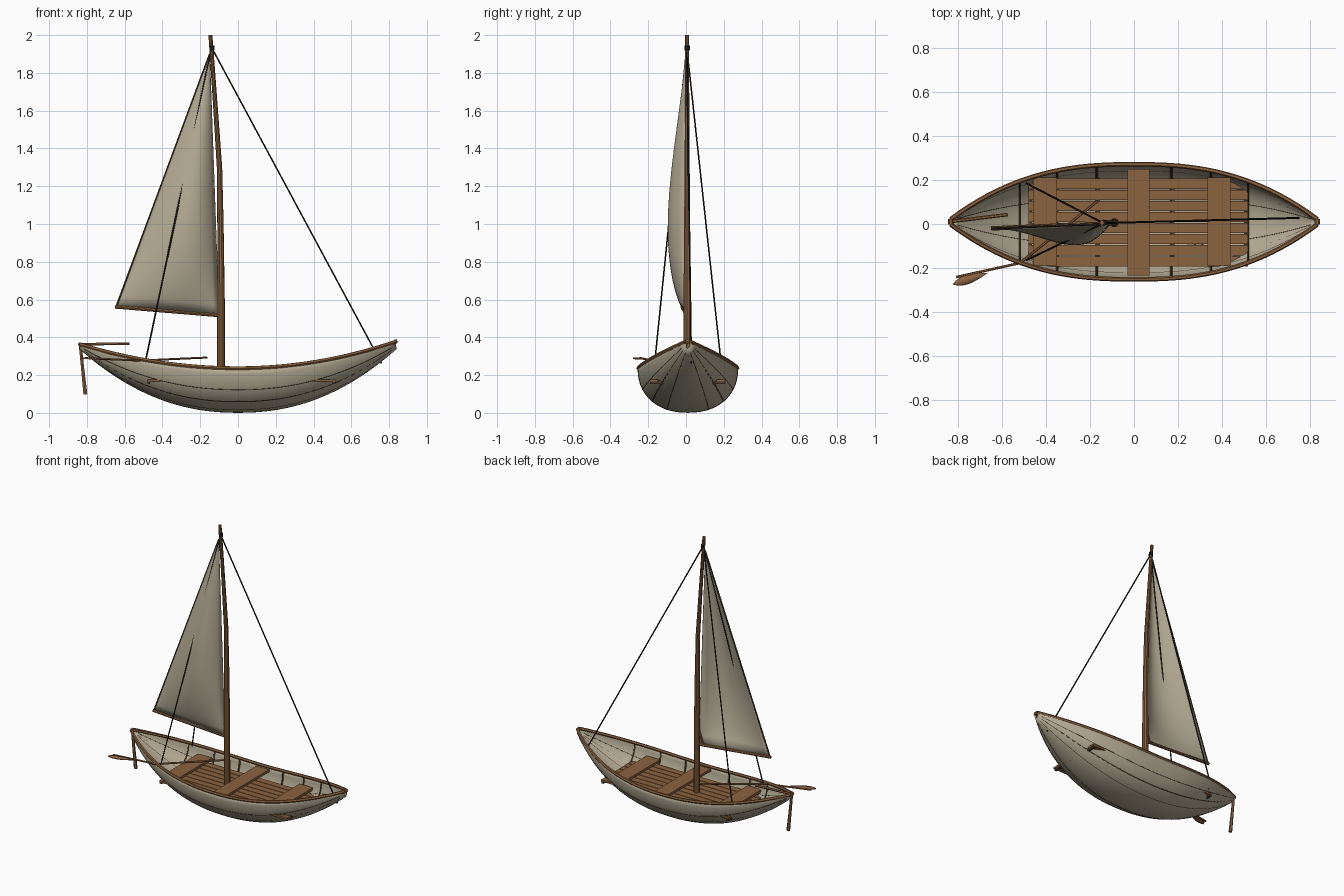
import bpy, bmesh
from math import sin, cos, pi
from mathutils import Vector

if "Cube" in bpy.data.objects:
    bpy.data.objects.remove(bpy.data.objects["Cube"])


def material(name, rgb):
    m = bpy.data.materials.new(name)
    m.use_nodes = True
    m.diffuse_color = (*rgb, 1)
    m.node_tree.nodes["Principled BSDF"].inputs["Base Color"].default_value = (*rgb, 1)
    return m


CANVAS = material("beige canvas", (0.46, 0.41, 0.30))
WOOD = material("warm wood", (0.26, 0.125, 0.05))
DARK = material("dark wood", (0.07, 0.045, 0.025))
ROPE = material("black rope", (0.015, 0.014, 0.012))

HALF, MID = 0.835, 0.01   # hull half length and its centre line in y


def add(name, mesh, mat, smooth=False):
    ob = bpy.data.objects.new(name, mesh)
    bpy.context.collection.objects.link(ob)
    mesh.materials.clear()
    mesh.materials.append(mat)
    if smooth:
        bpy.ops.object.select_all(action='DESELECT')
        ob.select_set(True)
        bpy.context.view_layer.objects.active = ob
        bpy.ops.object.shade_smooth_by_angle()
    return ob


def tube(name, pts, r, mat, radii=None, res=2, smooth=True):
    """Round rod through the points, optionally tapered."""
    cu = bpy.data.curves.new(name, 'CURVE')
    cu.dimensions = '3D'
    cu.bevel_depth, cu.bevel_resolution, cu.use_fill_caps = r, res, True
    sp = cu.splines.new('POLY')
    sp.points.add(len(pts) - 1)
    for i, p in enumerate(pts):
        sp.points[i].co = (*p, 1)
        sp.points[i].radius = radii[i] if radii else 1
    tmp = bpy.data.objects.new(name + " path", cu)
    bpy.context.collection.objects.link(tmp)
    bpy.context.view_layer.update()
    mesh = bpy.data.meshes.new_from_object(
        tmp.evaluated_get(bpy.context.evaluated_depsgraph_get()))
    bpy.data.objects.remove(tmp)
    return add(name, mesh, mat, smooth)


def box(name, lo, hi, mat):
    bm = bmesh.new()
    bmesh.ops.create_cube(bm, size=1)
    lo, hi = Vector(lo), Vector(hi)
    for v in bm.verts:
        v.co = (lo + hi) / 2 + v.co * (hi - lo)
    mesh = bpy.data.meshes.new(name)
    bm.to_mesh(mesh)
    return add(name, mesh, mat)


def sheet(name, f, nu, nv, mat, thick):
    """Smooth surface f(u, v) with thickness."""
    bm = bmesh.new()
    g = [[bm.verts.new(f(i / nu, j / nv)) for j in range(nv + 1)] for i in range(nu + 1)]
    for i in range(nu):
        for j in range(nv):
            bm.faces.new((g[i][j], g[i + 1][j], g[i + 1][j + 1], g[i][j + 1]))
    bmesh.ops.remove_doubles(bm, verts=bm.verts, dist=1e-5)
    bmesh.ops.recalc_face_normals(bm, faces=bm.faces)
    mesh = bpy.data.meshes.new(name)
    bm.to_mesh(mesh)
    ob = add(name, mesh, mat, True)
    mod = ob.modifiers.new("thickness", 'SOLIDIFY')
    mod.thickness, mod.offset = thick, 0
    return ob


# Hull shape: x along the boat, a from -1 (right rail) through 0 (keel) to 1 (left rail)
def hull(x, a, inset=0.0):
    t = min(abs(x) / HALF, 1)
    width = 0.012 + 0.25 * (1 - t ** 2.5) - inset
    top = 0.237 + (0.14 if x > 0 else 0.125) * t ** 2
    keel = 0.005 + 0.335 * t ** 2.2 + inset
    s, c = sin(a * pi / 2), cos(a * pi / 2)
    y = width * abs(s) ** 0.9 * (1 if s > 0 else -1)
    return Vector((x, MID + y, top - (top - keel) * c ** 0.9))


def along(a, n=40, reach=1.0, inset=0.0):
    return [hull(HALF * reach * (2 * i / n - 1), a, inset) for i in range(n + 1)]


sheet("hull", lambda u, v: hull(HALF * (2 * u - 1), 2 * v - 1), 48, 28, CANVAS, 0.009)

# Rails, end posts, plank battens and keel
for side, label in ((1, "left"), (-1, "right")):
    tube(label + "_rail", along(side), 0.0105, WOOD, res=1)
    for k, a in enumerate((0.25, 0.48, 0.7)):
        tube(f"{label}_batten_{k}", along(side * a, reach=0.97), 0.0062, DARK, res=0)
tube("keel", along(0), 0.005, DARK, res=1)
for end, label in ((1, "bow"), (-1, "stern")):
    x = end * HALF
    tube(label + "_cap", [hull(x, -1), hull(x, 1)], 0.012, WOOD, res=1)

# Ribs inside the shell
for k, x in enumerate((-0.52, -0.35, -0.17, 0.17, 0.35, 0.52)):
    pts = [hull(x, i / 10 - 1, 0.005) for i in range(21)]
    tube(f"rib_{k}", pts, 0.006, DARK, res=0)

# Floor planks and benches
for k in range(8):
    y = -0.193 + k * 0.0505
    box(f"floor_plank_{k}", (-0.48, y, 0.165), (0.52, y + 0.046, 0.178), WOOD)
for k, x in enumerate((-0.48, -0.17, 0.17, 0.5)):
    box(f"floor_beam_{k}", (x, -0.19, 0.154), (x + 0.015, 0.21, 0.165), DARK)
for name, x0, x1, y0, y1, z in (("rear_bench", -0.46, -0.35, -0.19, 0.212, 0.2),
                                ("middle_bench", -0.03, 0.07, -0.235, 0.25, 0.215),
                                ("front_bench", 0.335, 0.44, -0.19, 0.212, 0.2)):
    box(name, (x0, y0, z), (x1, y1, z + 0.018), WOOD)

# Mast, bent back at the top
MY = 0.006
tube("mast", [(-0.09, MY, 0.16), (-0.09, MY, 0.6), (-0.093, MY, 1.0), (-0.098, MY, 1.3),
              (-0.118, MY, 1.6), (-0.146, MY, 2.0)],
     0.021, WOOD, (1, 0.95, 0.8, 0.68, 0.58, 0.5), res=3)

# Sail with belly, boom, edge spar and brace
HEAD, TACK, CLEW = Vector((-0.15, 0, 1.9)), Vector((-0.1, 0, 0.515)), Vector((-0.645, -0.02, 0.562))


def sail(u, v):
    p = TACK.lerp(CLEW, u).lerp(HEAD, v)
    p.y -= 0.11 * sin(pi * u ** 0.75) * sin(pi * v ** 0.75) * (1 - 0.5 * v)
    return p


sheet("sail", sail, 16, 24, CANVAS, 0.003)
tube("boom", [CLEW + Vector((-0.005, 0, 0)), TACK + Vector((0.02, 0.004, 0))], 0.01, WOOD)
tube("sail_edge", [CLEW, HEAD], 0.005, DARK, res=1)
tube("boom_brace", [(-0.137, 0, 0.515), (-0.092, 0, 0.65)], 0.006, WOOD, res=1)

# Rigging
TOP = (-0.14, 0.004, 1.935)
for name, foot in (("forestay", (0.76, 0.028, 0.262)),
                   ("left_shroud", (-0.49, 0.185, 0.272)),
                   ("right_shroud", (-0.49, -0.165, 0.272))):
    tube(name, [TOP, foot], 0.0045, ROPE, res=1)
tube("rope_lashing", [(-0.137, MY, 1.92), (-0.139, MY, 1.945)], 0.014, ROPE)

# Rudder post and tiller
tube("rudder", [(-0.836, MID, 0.368), (-0.822, MID, 0.23), (-0.808, MID, 0.098)],
     0.011, WOOD, (0.8, 0.9, 1.1), res=1)
tube("tiller", [(-0.845, MID, 0.363), (-0.575, 0.043, 0.367)], 0.008, WOOD, res=1)

# Oar resting over the right rail
tube("oar_shaft", [(-0.165, 0.105, 0.293), (-0.52, -0.178, 0.277), (-0.81, -0.242, 0.29)],
     0.006, WOOD, res=1)


def blade(u, v):
    p = Vector((-0.665, -0.222, 0.285)).lerp(Vector((-0.825, -0.275, 0.29)), u)
    side = Vector((0.32, -0.95, 0)) * 0.021 * sin(pi * u ** 1.4) ** 0.7 if 0 < u < 1 else Vector()
    return p + side * (2 * v - 1)


sheet("oar_blade", blade, 10, 2, WOOD, 0.008)
